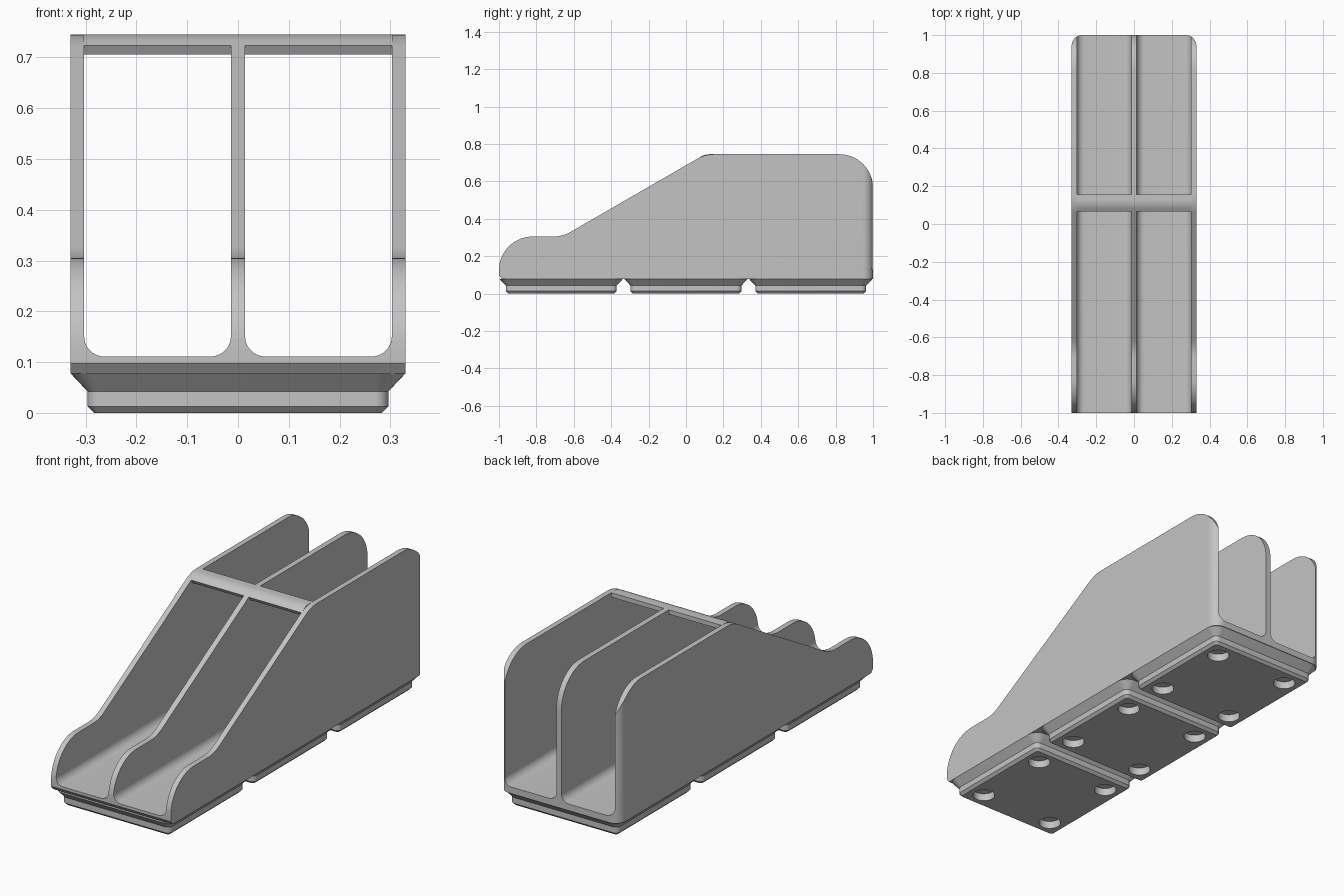
import bpy, bmesh, math
from mathutils import Vector

if "Cube" in bpy.data.objects:
    bpy.data.objects.remove(bpy.data.objects["Cube"])

grey = bpy.data.materials.new("plain_grey")
grey.use_nodes = True
grey.diffuse_color = (0.55, 0.55, 0.55, 1)
grey.node_tree.nodes["Principled BSDF"].inputs["Base Color"].default_value = (0.55, 0.55, 0.55, 1)


def rounded(corners, steps=10):
    """Outline from (u, v, radius) corners, with arcs where radius > 0."""
    out = []
    for i, (u, v, r) in enumerate(corners):
        p = Vector((u, v))
        if r == 0:
            out.append(p)
            continue
        a = (Vector(corners[i - 1][:2]) - p).normalized()
        b = (Vector(corners[(i + 1) % len(corners)][:2]) - p).normalized()
        half = a.angle(b) / 2
        centre = p + (a + b).normalized() * (r / math.sin(half))
        start = p + a * (r / math.tan(half)) - centre
        end = p + b * (r / math.tan(half)) - centre
        turn = end.angle_signed(start)
        for k in range(steps + 1):
            t = turn * k / steps
            c, s = math.cos(t), math.sin(t)
            out.append(centre + Vector((c * start.x - s * start.y, s * start.x + c * start.y)))
    return out


def loft(name, rings):
    """Solid through rings of equal point count, capped at both ends."""
    bm = bmesh.new()
    loops = [[bm.verts.new(p) for p in ring] for ring in rings]
    n = len(loops[0])
    for low, high in zip(loops, loops[1:]):
        for i in range(n):
            j = (i + 1) % n
            bm.faces.new((low[i], low[j], high[j], high[i]))
    bm.faces.new(loops[0][::-1])
    bm.faces.new(loops[-1])
    bmesh.ops.recalc_face_normals(bm, faces=bm.faces)
    mesh = bpy.data.meshes.new(name)
    bm.to_mesh(mesh)
    bm.free()
    mesh.materials.append(grey)
    obj = bpy.data.objects.new(name, mesh)
    bpy.context.collection.objects.link(obj)
    return obj


def extrude(name, outline, axis, lo, hi):
    """Extrude a 2D outline along x, y or z."""
    place = {"x": lambda p, d: (d, p.x, p.y),
             "y": lambda p, d: (p.x, d, p.y),
             "z": lambda p, d: (p.x, p.y, d)}[axis]
    return loft(name, [[place(p, d) for p in outline] for d in (lo, hi)])


def cut(obj, cutter, operation="DIFFERENCE"):
    bpy.context.view_layer.objects.active = obj
    mod = obj.modifiers.new("cut", "BOOLEAN")
    mod.operation, mod.solver, mod.object = operation, "EXACT", cutter
    bpy.ops.object.modifier_apply(modifier=mod.name)
    bpy.data.objects.remove(cutter)


def smooth(obj):
    bpy.ops.object.select_all(action="DESELECT")
    obj.select_set(True)
    bpy.context.view_layer.objects.active = obj
    bpy.ops.object.shade_smooth_by_angle(angle=math.radians(25))


W, BASE, TOP = 0.33, 0.078, 0.745

# Body: side profile with rounded nose, ramp and rounded tail
profile = rounded([(-0.985, BASE, 0), (-1, 0.097, 0), (-1, 0.305, 0.18), (-0.66, 0.305, 0.18),
                   (0.102, TOP, 0.18), (1, TOP, 0.18), (1, BASE, 0)], 14)
body = extrude("divided_tray", profile, "x", -W, W)

# Rounded rear corners in plan
plan = rounded([(-W, -1.1, 0), (W, -1.1, 0), (W, 1, 0.055), (-W, 1, 0.055)])
cut(body, extrude("plan_cutter", plan, "z", 0, 1), "INTERSECT")

# Two open channels with filleted floors
for side in (-1, 1):
    a, b = sorted((side * 0.014, side * 0.303))
    channel = rounded([(a, 0.111, 0.04), (b, 0.111, 0.04), (b, 1, 0), (a, 1, 0)])
    cut(body, extrude("channel_cutter", channel, "y", -1.2, 1.2))
smooth(body)

# Thin cross bar wrapped over the bend between ramp and top
bar = rounded([(0.065, 0.7235, 0), (0.102, TOP, 0.09), (0.155, TOP, 0),
               (0.155, TOP - 0.022, 0), (0.108, TOP - 0.022, 0.05), (0.075, 0.706, 0)])
smooth(extrude("cross_bar", bar, "x", -0.304, 0.304))

# Three stepped feet, each with four round recesses underneath
for i, name in enumerate(("front_foot", "middle_foot", "rear_foot")):
    y = (i - 1) * 0.667
    rings = []
    for half, radius, z in ((0.283, 0.013, 0), (0.296, 0.026, 0.013),
                            (0.296, 0.026, 0.042), (W, 0.06, BASE)):
        square = rounded([(-half, -half, radius), (half, -half, radius),
                          (half, half, radius), (-half, half, radius)], 8)
        rings.append([(p.x, p.y + y, z) for p in square])
    foot = loft(name, rings)
    for sx in (-1, 1):
        for sy in (-1, 1):
            bpy.ops.mesh.primitive_cylinder_add(vertices=32, radius=0.052, depth=0.076,
                                                location=(sx * 0.206, y + sy * 0.206, 0))
            cut(foot, bpy.context.object)
    smooth(foot)
